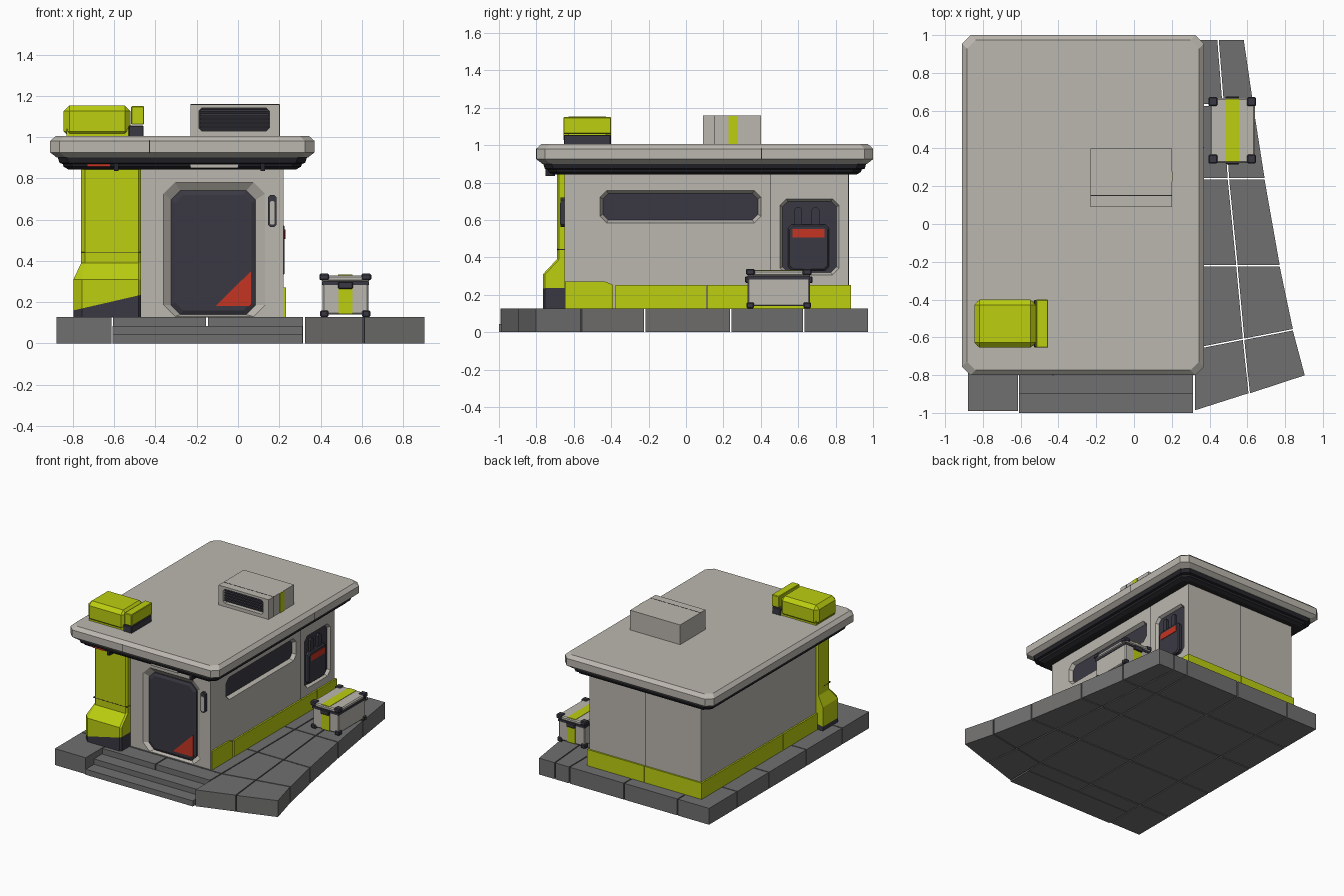
import bpy, bmesh
from mathutils import Vector

cube = bpy.data.objects.get("Cube")
if cube:
    bpy.data.objects.remove(cube, do_unlink=True)


def material(name, rgb):
    m = bpy.data.materials.new(name)
    m.use_nodes = True
    m.diffuse_color = (*rgb, 1)
    m.node_tree.nodes["Principled BSDF"].inputs["Base Color"].default_value = (*rgb, 1)
    return m


LIGHT = material("warm light grey", (0.5, 0.475, 0.43))
LIME = material("lime", (0.5, 0.62, 0.005))
DARK = material("charcoal", (0.042, 0.04, 0.054))
STONE = material("paving grey", (0.165, 0.162, 0.16))
RED = material("signal red", (0.56, 0.035, 0.016))
BLACK = material("soffit black", (0.02, 0.02, 0.025))


def finish(name, bm, *mats):
    bmesh.ops.recalc_face_normals(bm, faces=bm.faces[:])
    me = bpy.data.meshes.new(name)
    bm.to_mesh(me)
    bm.free()
    for m in mats:
        me.materials.append(m)
    ob = bpy.data.objects.new(name, me)
    bpy.context.collection.objects.link(ob)
    return ob


def loft_mesh(loops):
    bm = bmesh.new()
    rings = [[bm.verts.new(p) for p in loop] for loop in loops]
    n = len(rings[0])
    for a, b in zip(rings, rings[1:]):
        for i in range(n):
            j = (i + 1) % n
            bm.faces.new((a[i], a[j], b[j], b[i]))
    bm.faces.new(rings[0][::-1])
    bm.faces.new(rings[-1])
    return bm


def loft(name, loops, mat):
    return finish(name, loft_mesh(loops), mat)


def prism(name, pts, z0, z1, mat):
    return loft(name, [[(x, y, z) for x, y in pts] for z in (z0, z1)], mat)


def box(name, x0, x1, y0, y1, z0, z1, mat, bevel=0):
    bm = loft_mesh([[(x0, y0, z), (x1, y0, z), (x1, y1, z), (x0, y1, z)] for z in (z0, z1)])
    if bevel:
        bmesh.ops.bevel(bm, geom=bm.edges[:], offset=bevel, segments=1, affect='EDGES')
    return finish(name, bm, mat)


def octagon(u0, u1, v0, v1, c, inset=0):
    u0, u1, v0, v1 = u0 + inset, u1 - inset, v0 + inset, v1 - inset
    return [(u0 + c, v0), (u1 - c, v0), (u1, v0 + c), (u1, v1 - c),
            (u1 - c, v1), (u0 + c, v1), (u0, v1 - c), (u0, v0 + c)]


# Facade mappings: d is the depth behind the wall surface
def front_of(y):
    return lambda pts, d: [(u, y + d, v) for u, v in pts]


def side_of(x):
    return lambda pts, d: [(x - d, u, v) for u, v in pts]


def recess(ob, to3d, outer, inner, depth):
    cutter = loft("cutter", [to3d(outer, -0.02), to3d(outer, 0), to3d(inner, depth)], ob.data.materials[0])
    cutter.hide_render = True
    mod = ob.modifiers.new("cut", 'BOOLEAN')
    mod.object, mod.operation, mod.solver = cutter, 'DIFFERENCE', 'EXACT'
    bpy.context.view_layer.update()
    cut = bpy.data.meshes.new_from_object(ob.evaluated_get(bpy.context.evaluated_depsgraph_get()))
    ob.modifiers.clear()
    ob.data = cut
    bpy.data.objects.remove(cutter, do_unlink=True)


# Paving slabs with narrow gaps
def slab(name, pts):
    cx, cy = (sum(p[i] for p in pts) / len(pts) for i in (0, 1))
    g = 0.004
    prism(name, [(x + (g if x < cx else -g), y + (g if y < cy else -g)) for x, y in pts], 0, 0.127, STONE)


rows = [0.978, 0.63, 0.24, -0.22, -0.66]
columns = [-0.884, -0.61, -0.15, 0.32]
for x0, x1 in zip(columns, columns[1:]):
    ends = rows + [-0.995 if x0 < -0.8 else -0.8]
    for y0, y1 in zip(ends, ends[1:]):
        slab("floor_slab", [(x0, y1), (x1, y1), (x1, y0), (x0, y0)])
inner = [(0.32, y) for y in rows + [-0.99]]
middle = [(0.445, 0.978), (0.472, 0.63), (0.5, 0.24), (0.545, -0.22), (0.58, -0.61), (0.61, -0.9)]
outer = [(0.585, 0.978), (0.635, 0.63), (0.695, 0.24), (0.775, -0.22), (0.845, -0.56), (0.908, -0.805)]
for a, b in ((inner, middle), (middle, outer)):
    for i in range(5):
        slab("path_slab", [a[i + 1], b[i + 1], b[i], a[i]])
box("lower_step", -0.608, 0.312, -1.0, -0.9, 0, 0.043, STONE)
box("upper_step", -0.608, 0.312, -0.9, -0.8, 0, 0.085, STONE)

# Building shell with door, window and dispenser recesses
FRONT, SIDE = -0.65, 0.22
walls = box("walls", -0.74, SIDE, FRONT, 0.87, 0.125, 0.87, LIGHT)
front, side = front_of(FRONT), side_of(SIDE)
door_in = octagon(-0.325, 0.085, 0.14, 0.74, 0.045)
recess(walls, front, octagon(-0.36, 0.13, 0.13, 0.78, 0.055), door_in, 0.03)
window_in = octagon(-0.445, 0.385, 0.6, 0.742, 0.03)
recess(walls, side, octagon(-0.46, 0.4, 0.585, 0.757, 0.035), window_in, 0.03)
niche_in = octagon(0.515, 0.805, 0.32, 0.7, 0.03)
recess(walls, side, octagon(0.502, 0.818, 0.307, 0.713, 0.035), niche_in, 0.025)

# Door
loft("door", [front(door_in, 0.032), front(door_in, 0.022),
              front(octagon(-0.325, 0.085, 0.14, 0.74, 0.04, 0.02), 0.012)], DARK)
triangle = [(-0.11, 0.18), (0.063, 0.18), (0.063, 0.35)]
loft("door_red_corner", [front(triangle, 0.014), front(triangle, 0.008)], RED)
loft("door_handle", [front(octagon(0.145, 0.187, 0.563, 0.72, 0.012), d) for d in (0.005, -0.02)], DARK)
loft("door_handle_grip", [front(octagon(0.154, 0.178, 0.575, 0.69, 0.006), d) for d in (-0.018, -0.024)], LIGHT)

# Window and dispenser
loft("window_glass", [side(window_in, d) for d in (0.034, 0.026)], DARK)
loft("dispenser_panel", [side(niche_in, d) for d in (0.03, 0.02)], DARK)
loft("dispenser_body", [side(octagon(0.545, 0.765, 0.33, 0.575, 0.02), 0.022),
                        side(octagon(0.545, 0.765, 0.33, 0.575, 0.02), 0.002),
                        side(octagon(0.545, 0.765, 0.33, 0.575, 0.02, 0.008), -0.006)], DARK)
red_strip = octagon(0.57, 0.74, 0.505, 0.552, 0.002)
loft("dispenser_red_strip", [side(red_strip, d) for d in (-0.004, -0.01)], RED)
for y in (0.6, 0.692):
    loft("dispenser_bottle", [side(octagon(y - 0.021, y + 0.021, 0.56, 0.67, 0.014), d) for d in (0.022, 0.004)], DARK)

# Wall panel seams
box("side_seam", SIDE - 0.002, SIDE + 0.001, 0.448, 0.453, 0.25, 0.86, BLACK)
box("back_seam", -0.263, -0.258, 0.868, 0.871, 0.25, 0.86, BLACK)

# Lime skirting in panels
T = 0.012
splits = [-0.38, 0.11, 0.64, 0.87 + T]
for y0, y1 in zip(splits, splits[1:]):
    box("side_skirting", SIDE - 0.01, SIDE + T, y0 + 0.003, y1, 0.125, 0.253, LIME)
end = [(-0.648, 0.125), (-0.39, 0.125), (-0.39, 0.253), (-0.43, 0.27), (-0.648, 0.27)]
loft("front_corner_skirting", [side(end, d) for d in (0.01, -T)], LIME)
for x0, x1 in ((-0.74 - T, -0.262), (-0.258, SIDE)):
    box("back_skirting", x0, x1, 0.86, 0.87 + T, 0.125, 0.253, LIME)
for y0, y1 in ((-0.6, -0.12), (-0.117, 0.38), (0.383, 0.87)):
    box("left_skirting", -0.74 - T, -0.73, y0, y1, 0.125, 0.253, LIME)


# Corner pillar: flared base, dark foot below a slanted cut
def pillar_ring(z, flare):
    x0, x1, y0, y1, c = -0.76 - flare * 0.5, -0.47, -0.69 - flare, -0.54, 0.018 + flare * 0.3
    return [(x0 + c, y0, z), (x1 - 0.012, y0, z), (x1, y0 + 0.012, z), (x1, y1, z), (x0, y1, z), (x0, y0 + c, z)]


bm = loft_mesh([pillar_ring(z, f) for z, f in ((0.127, 0.075), (0.31, 0.075), (0.39, 0), (0.44, 0), (0.87, 0))])
cut_point, cut_normal = Vector((-0.47, 0, 0.235)), Vector((-0.23, 0, 1))
bmesh.ops.bisect_plane(bm, geom=bm.verts[:] + bm.edges[:] + bm.faces[:], plane_co=cut_point, plane_no=cut_normal)
for f in bm.faces:
    f.material_index = int((f.calc_center_median() - cut_point).dot(cut_normal) < 0)
finish("corner_pillar", bm, LIME, DARK)
box("pillar_seam", -0.761, -0.469, -0.691, -0.6, 0.44, 0.444, BLACK)


# Roof slab over a stepped soffit
def roof_ring(z, inset):
    return [(x, y, z) for x, y in octagon(-0.91, 0.37, -0.8, 1.0, 0.045, inset)]


loft("soffit", [roof_ring(z, i) for z, i in
                ((0.842, 0.09), (0.856, 0.065), (0.87, 0.06), (0.874, 0.045), (0.905, 0.035))], BLACK)
loft("roof", [roof_ring(z, i) for z, i in ((0.9, 0.032), (0.925, 0), (0.98, 0), (1.005, 0.026))], LIGHT)
box("roof_front_seam", -0.432, -0.427, -0.801, -0.79, 0.925, 0.982, BLACK)
box("roof_side_seam", 0.36, 0.371, 0.402, 0.407, 0.925, 0.982, BLACK)
box("soffit_lamp", -0.23, 0, -0.741, -0.7, 0.851, 0.868, LIGHT)
box("soffit_red_lamp", -0.73, -0.62, -0.741, -0.7, 0.856, 0.87, RED)
for x in (-0.59, 0.12):
    box("soffit_hook", x - 0.012, x + 0.012, -0.75, -0.7, 0.836, 0.872, BLACK)

# Ventilation unit with slatted grille
vent = box("vent_unit", -0.23, 0.2, 0.09, 0.4, 1.0, 1.158, LIGHT)
vent_front = front_of(0.09)
grille = octagon(-0.19, 0.152, 1.03, 1.14, 0.014)
recess(vent, vent_front, grille, grille, 0.04)
loft("grille_back", [vent_front(grille, d) for d in (0.042, 0.034)], BLACK)
for i in range(5):
    z = 1.043 + i * 0.02
    box("grille_slat", -0.185, 0.147, 0.1, 0.128, z, z + 0.01, DARK)
box("vent_stripe", 0.195, 0.204, 0.226, 0.277, 1.004, 1.157, LIME)
box("vent_seam", -0.231, 0.201, 0.149, 0.153, 1.0, 1.159, BLACK)

# Rooftop lime unit
box("roof_unit_body", -0.845, -0.52, -0.655, -0.4, 1.0, 1.153, LIME, 0.028)
box("roof_unit_base", -0.83, -0.53, -0.645, -0.41, 1.0, 1.04, LIME)
box("roof_unit_cap", -0.518, -0.455, -0.655, -0.4, 1.06, 1.15, LIME, 0.004)
box("roof_unit_foot", -0.53, -0.457, -0.653, -0.402, 1.0, 1.055, DARK, 0.004)

# Storage crate
box("crate_body", 0.41, 0.632, 0.332, 0.66, 0.14, 0.29, LIGHT, 0.006)
box("crate_gasket", 0.406, 0.636, 0.328, 0.664, 0.283, 0.3, DARK)
box("crate_lid", 0.402, 0.64, 0.324, 0.668, 0.3, 0.33, LIGHT, 0.008)
box("crate_lid_stripe", 0.485, 0.555, 0.33, 0.662, 0.325, 0.333, LIME)
for y in (0.332, 0.66):
    box("crate_end_stripe", 0.488, 0.556, y - 0.004, y + 0.004, 0.142, 0.27, LIME)
    box("crate_latch", 0.485, 0.557, y - 0.016, y + 0.016, 0.264, 0.298, DARK, 0.004)
for x in (0.418, 0.622):
    for y in (0.344, 0.648):
        box("crate_foot", x - 0.02, x + 0.02, y - 0.02, y + 0.02, 0.127, 0.16, DARK, 0.006)
        box("crate_lid_corner", x - 0.024, x + 0.024, y - 0.024, y + 0.024, 0.306, 0.338, DARK, 0.006)
